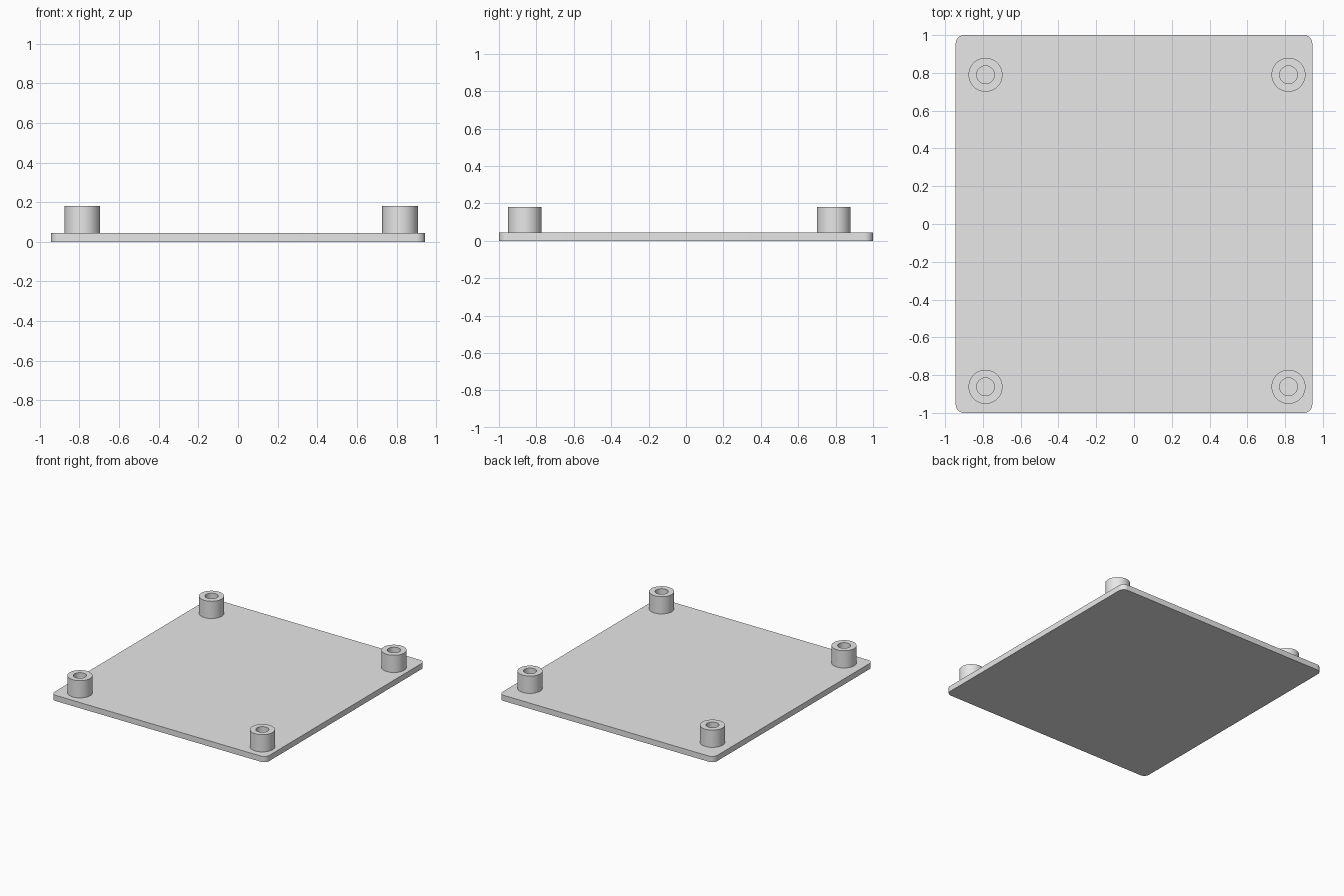
import bpy
import bmesh
import math

PLATE_TOP = 0.045
POST_TOP = 0.182

cube = bpy.data.objects.get("Cube")
if cube:
    bpy.data.objects.remove(cube, do_unlink=True)

grey = bpy.data.materials.new("plain grey")
grey.use_nodes = True
grey.diffuse_color = (0.8, 0.8, 0.8, 1)
grey.node_tree.nodes["Principled BSDF"].inputs["Base Color"].default_value = (0.8, 0.8, 0.8, 1)


def make_object(name, bm, location=(0, 0, 0)):
    bmesh.ops.recalc_face_normals(bm, faces=bm.faces)
    mesh = bpy.data.meshes.new(name)
    bm.to_mesh(mesh)
    bm.free()
    mesh.materials.append(grey)
    obj = bpy.data.objects.new(name, mesh)
    obj.location = location
    bpy.context.collection.objects.link(obj)
    bpy.ops.object.select_all(action="DESELECT")
    obj.select_set(True)
    bpy.context.view_layer.objects.active = obj
    bpy.ops.object.shade_smooth_by_angle(angle=math.radians(30))
    return obj


def base_plate(half_x, half_y, radius, segments=10):
    """Rounded rectangle extruded upward."""
    bm = bmesh.new()
    outline = []
    for quarter, (sx, sy) in enumerate([(1, 1), (-1, 1), (-1, -1), (1, -1)]):
        for i in range(segments + 1):
            a = (quarter + i / segments) * math.pi / 2
            outline.append(bm.verts.new((sx * (half_x - radius) + radius * math.cos(a),
                                         sy * (half_y - radius) + radius * math.sin(a), 0)))
    face = bm.faces.new(outline)
    top = bmesh.ops.extrude_face_region(bm, geom=[face], use_keep_orig=True)["geom"]
    bmesh.ops.translate(bm, vec=(0, 0, PLATE_TOP),
                        verts=[v for v in top if isinstance(v, bmesh.types.BMVert)])
    return make_object("base_plate", bm)


def standoff(name, x, y, outer=0.09, inner=0.047, steps=48):
    """Hollow post, lathed from its wall section; the plate closes the bore."""
    bm = bmesh.new()
    section = [bm.verts.new((r, 0, z)) for r, z in
               [(outer, PLATE_TOP), (outer, POST_TOP), (inner, POST_TOP), (inner, PLATE_TOP)]]
    edges = [bm.edges.new(pair) for pair in zip(section, section[1:])]
    bmesh.ops.spin(bm, geom=section + edges, cent=(0, 0, 0), axis=(0, 0, 1),
                   angle=2 * math.pi, steps=steps, use_merge=True)
    bmesh.ops.remove_doubles(bm, verts=bm.verts, dist=0.0001)
    obj = make_object(name, bm, (x, y, 0))
    # Open shells can be oriented inside out, so check one outer wall face
    wall = max(obj.data.polygons, key=lambda p: p.center.xy.length)
    if wall.normal.xy.dot(wall.center.xy) < 0:
        obj.data.flip_normals()
    return obj


base_plate(0.944, 1.0, 0.045)

# Four posts, set slightly off centre on the plate
for end, y in (("front", -0.862), ("back", 0.79)):
    for side, x in (("right", -0.786), ("left", 0.818)):
        standoff(f"{end}_{side}_standoff", x, y)
